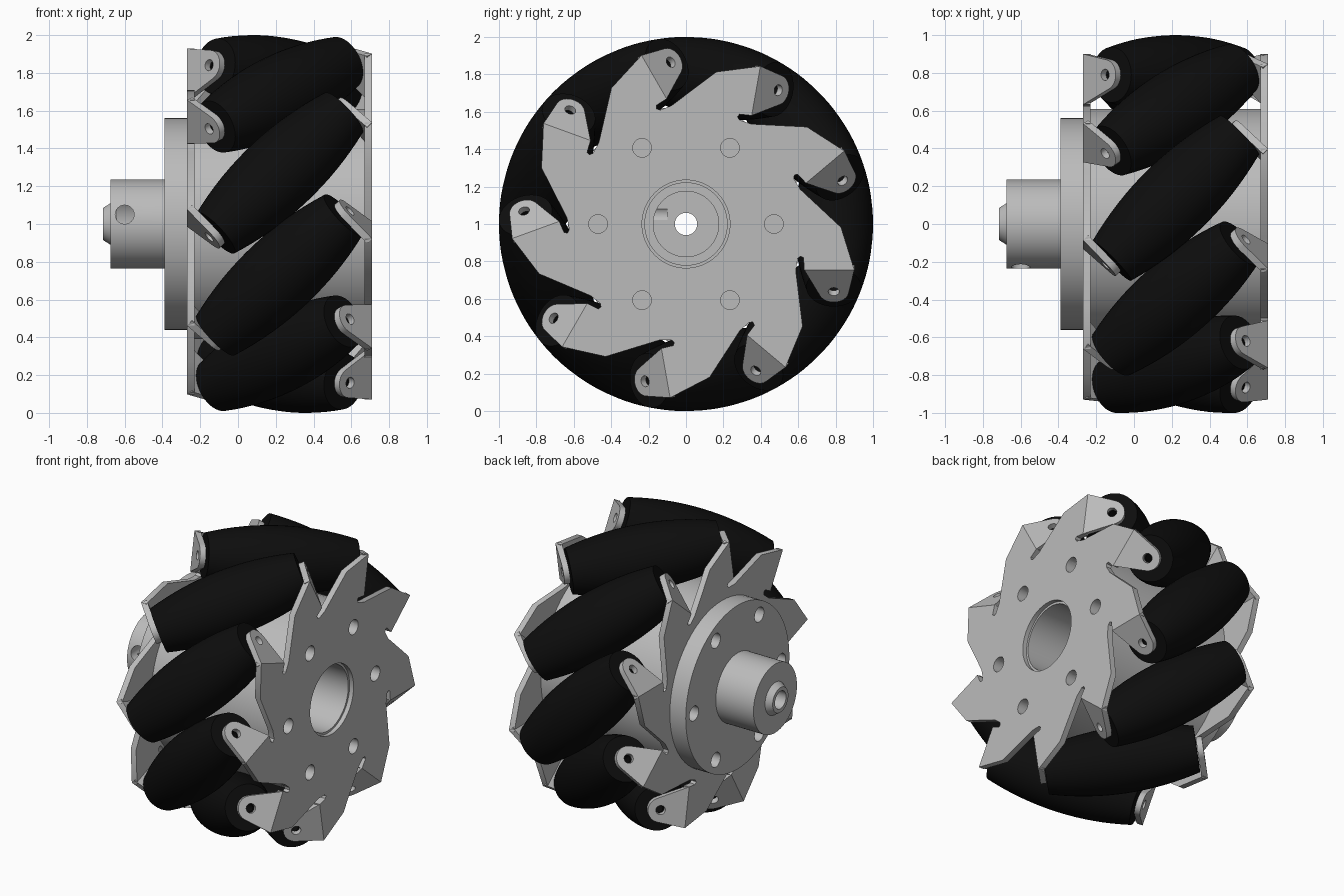
import bpy, bmesh, math
from mathutils import Matrix, Vector

if "Cube" in bpy.data.objects:
    bpy.data.objects.remove(bpy.data.objects["Cube"])

N = 9                      # rollers and tabs
STEP = 2 * math.pi / N
MID = 0.22                 # x of the wheel's middle plane
S = math.sqrt(0.5)
R_AXIS = 0.79              # roller axis distance from wheel axis
L = 0.478                  # roller half length
CENTRE = Matrix.Translation((0, 0, 1))


def material(name, v):
    m = bpy.data.materials.new(name)
    m.diffuse_color = (v, v, v, 1)
    m.use_nodes = True
    m.node_tree.nodes["Principled BSDF"].inputs["Base Color"].default_value = m.diffuse_color
    return m


GREY = material("metal_grey", 0.5)
BLACK = material("rubber_black", 0.004)


def make(name, bm, mat):
    bmesh.ops.recalc_face_normals(bm, faces=bm.faces[:])
    me = bpy.data.meshes.new(name)
    bm.to_mesh(me)
    bm.free()
    me.materials.append(mat)
    ob = bpy.data.objects.new(name, me)
    bpy.context.collection.objects.link(ob)
    return ob


def smooth(ob):
    bpy.ops.object.select_all(action='DESELECT')
    ob.select_set(True)
    bpy.context.view_layer.objects.active = ob
    bpy.ops.object.shade_smooth_by_angle(angle=math.radians(30))


def cut(ob, cutter):
    mod = ob.modifiers.new("cut", 'BOOLEAN')
    mod.operation = 'DIFFERENCE'
    mod.solver = 'EXACT'
    mod.object = cutter
    bpy.context.view_layer.objects.active = ob
    bpy.ops.object.modifier_apply(modifier=mod.name)


def lathe(bm, profile, mtx, seg):
    """Revolve a closed (x, radius) profile around x."""
    rings = []
    for i in range(seg):
        a = 2 * math.pi * i / seg
        rings.append([bm.verts.new(mtx @ Vector((x, r * math.cos(a), r * math.sin(a))))
                      for x, r in profile])
    n = len(profile)
    for i in range(seg):
        p, q = rings[i], rings[(i + 1) % seg]
        for j in range(n):
            k = (j + 1) % n
            bm.faces.new((p[j], p[k], q[k], q[j]))


def prism(bm, front, back):
    """Solid between two matching outlines."""
    f = [bm.verts.new(p) for p in front]
    b = [bm.verts.new(p) for p in back]
    bm.faces.new(f)
    bm.faces.new(b[::-1])
    for i in range(len(f)):
        j = (i + 1) % len(f)
        bm.faces.new((f[i], b[i], b[j], f[j]))


def rod(bm, a, b, r, seg=24):
    a, b = Vector(a), Vector(b)
    d = b - a
    m = Matrix.Translation((a + b) / 2) @ d.to_track_quat('Z', 'Y').to_matrix().to_4x4()
    bmesh.ops.create_cone(bm, cap_ends=True, segments=seg, radius1=r, radius2=r,
                          depth=d.length, matrix=m)


def cutter(name, rods):
    bm = bmesh.new()
    for a, b, r, seg in rods:
        rod(bm, a, b, r, seg)
    ob = make(name, bm, GREY)
    ob.hide_render = True
    ob.hide_set(True)
    return ob


def sector(k):
    return CENTRE @ Matrix.Rotation(k * STEP, 4, 'X')


# Rollers: barrel shape whose outer line follows the wheel's rim
def roller_radius(t):
    d = math.hypot(R_AXIS, t * S)
    return (1 - d) / math.hypot(R_AXIS / d, t * S / d * S)


ts = [L * (i / 8 - 1) for i in range(17)]
profile = [(-L, 0.03)] + [(t, roller_radius(t)) for t in ts] + [(L, 0.03)]
for k in range(N):
    bm = bmesh.new()
    lathe(bm, profile, sector(k) @ Matrix.Translation((MID, R_AXIS, 0))
          @ Matrix.Rotation(math.radians(45), 4, 'Y'), 40)
    smooth(make(f"roller_{k + 1}", bm, BLACK))

# Hub: barrel, flange, shaft collar and end nub in one turned part
bm = bmesh.new()
lathe(bm, [(0.68, 0.22), (-0.3, 0.22), (-0.3, 0.175), (-0.64, 0.175), (-0.64, 0.06),
           (-0.715, 0.06), (-0.715, 0.085), (-0.675, 0.11), (-0.675, 0.235),
           (-0.39, 0.235), (-0.39, 0.56), (-0.25, 0.56), (-0.25, 0.61), (0.68, 0.61)],
      CENTRE, 72)
hub = make("hub", bm, GREY)

# Bolt holes on both sides and the set screw hole
right_bolts, left_bolts = [], []
for i in range(6):
    a = i * math.pi / 3
    y, z = 0.47 * math.cos(a), 1 + 0.47 * math.sin(a)
    right_bolts.append(((0.5, y, z), (0.8, y, z), 0.05, 24))
    left_bolts.append(((-0.5, y, z), (-0.28, y, z), 0.05, 24))
screw = [((-0.6, -0.4, 1.05), (-0.6, -0.1, 1.05), 0.05, 24)]
bolt_cutter = cutter("bolt_hole_cutter", right_bolts)
cut(hub, bolt_cutter)
cut(hub, cutter("flange_hole_cutter", left_bolts + screw))
smooth(hub)

# Side plate: pinwheel outline with a relief slot before each tab
X_OUT, X_IN, BEND = 0.71, 0.67, -0.245
outline = []
for k in range(N):
    for y, z in ((0.587, -0.25), (0.597, -0.185), (0.612, -0.172), (0.628, -0.18),
                 (0.632, BEND), (0.90, BEND), (0.829, -0.018)):
        outline.append(sector(k) @ Vector((0, y, z)))
bm = bmesh.new()
prism(bm, [p + Vector((X_OUT, 0, 0)) for p in outline],
      [p + Vector((X_IN, 0, 0)) for p in outline])
plate = make("right_plate", bm, GREY)
cut(plate, bolt_cutter)
cut(plate, cutter("bore_cutter", [((0.6, 0, 1), (0.8, 0, 1), 0.235, 64)]))

# Bent tabs that hold the roller ends
HOLE_U, HOLE_V, TIP = R_AXIS, 0.165, 0.08
tab_outline = [(0.632, 0), (0.90, 0)]
for i in range(13):
    a = math.radians(10 + 146 * i / 12)
    tab_outline.append((HOLE_U + TIP * math.cos(a), HOLE_V + TIP * math.sin(a)))


def tab_point(u, v, w):
    """u outward, v along the tab from the bend, w into its thickness."""
    return Vector((X_OUT - (v + w) * S, u, BEND + (w - v) * S))


bm = bmesh.new()
pins = []
for k in range(N):
    m = sector(k)
    prism(bm, [m @ tab_point(u, v, 0) for u, v in tab_outline],
          [m @ tab_point(u, v, 0.038) for u, v in tab_outline])
    pins.append((m @ tab_point(HOLE_U, HOLE_V, -0.03),
                 m @ tab_point(HOLE_U, HOLE_V, 0.07), 0.03, 20))
tabs = make("right_tabs", bm, GREY)
cut(tabs, cutter("pin_hole_cutter", pins))

# Left plate and tabs: half turn of the right ones about the middle plane
turn = (Matrix.Translation((MID, 0, 1)) @ Matrix.Rotation(math.pi, 4, 'Y')
        @ Matrix.Translation((-MID, 0, -1)))
for ob, name in ((plate, "left_plate"), (tabs, "left_tabs")):
    smooth(ob)
    copy = ob.copy()
    copy.data = ob.data.copy()
    copy.name = name
    copy.data.transform(turn)
    bpy.context.collection.objects.link(copy)
